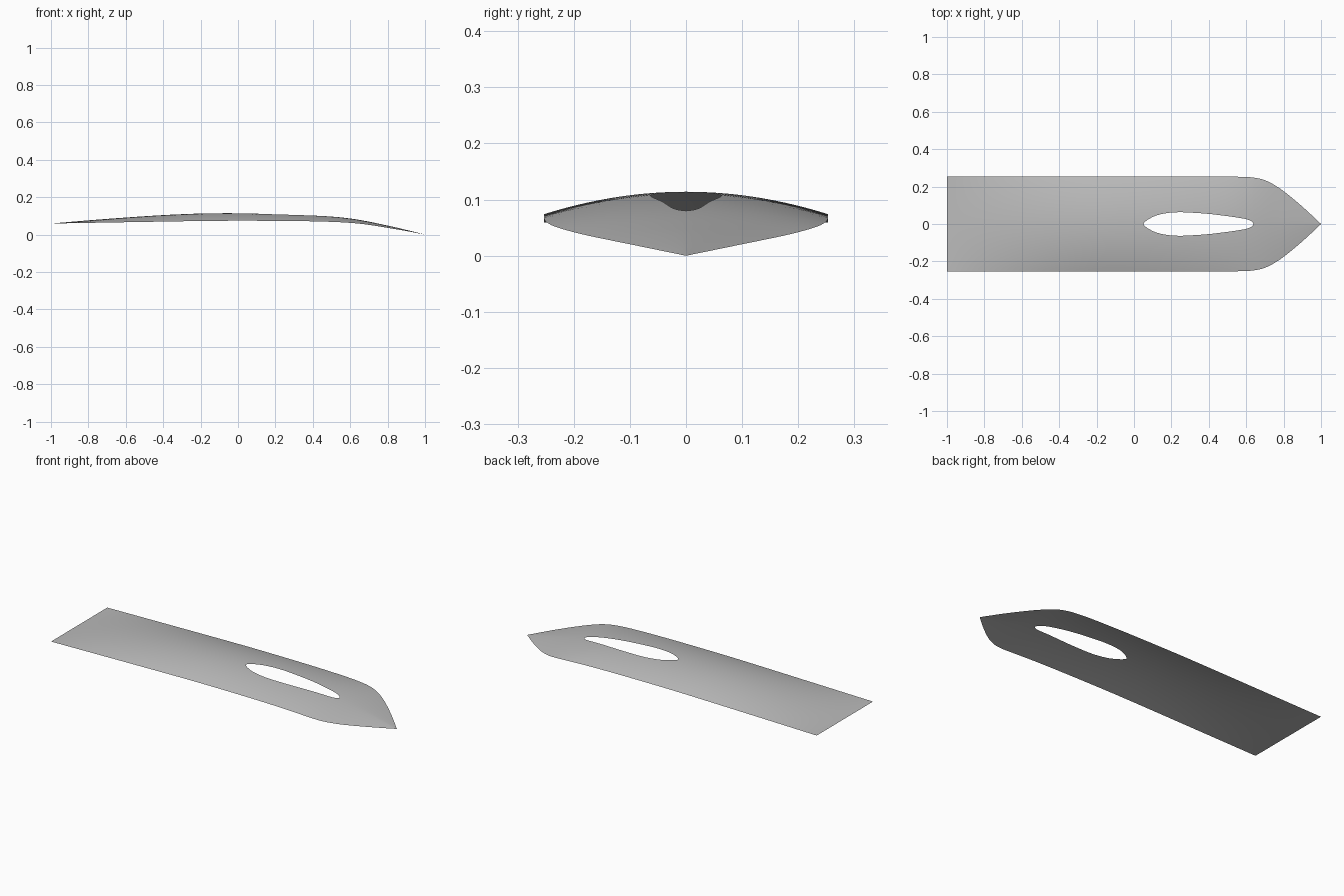
import bpy, bmesh

if "Cube" in bpy.data.objects:
    bpy.data.objects.remove(bpy.data.objects["Cube"])

# Profiles along the length: (x, value)
HALF_WIDTH = [(-1, .253), (0, .253), (.5, .253), (.58, .252), (.64, .248), (.7, .234),
              (.76, .203), (.82, .160), (.9, .093), (.96, .038), (1, 0)]
EDGE_Z = [(-1, .06), (-.6, .067), (-.2, .0735), (0, .075), (.3, .0735), (.5, .069),
          (.62, .062), (.7, .053), (.8, .037), (.9, .020), (1, .001)]
CREST_Z = [(-1, .06), (-.8, .077), (-.6, .092), (-.4, .105), (-.2, .1135), (-.05, .115),
           (.1, .1135), (.3, .108), (.5, .098), (.64, .081), (.8, .049), (.9, .026), (1, .001)]
HOLE = [(.05, 0), (.06, .013), (.08, .027), (.12, .046), (.18, .059), (.24, .063), (.3, .061),
        (.4, .054), (.5, .042), (.58, .030), (.61, .023), (.63, .013), (.64, 0)]


def curve(pts, x):
    """Smooth (Hermite) interpolation through pts."""
    if x <= pts[0][0]:
        return pts[0][1]
    if x >= pts[-1][0]:
        return pts[-1][1]
    i = max(k for k in range(len(pts) - 1) if pts[k][0] <= x)

    def slope(k):
        a, b = pts[max(k - 1, 0)], pts[min(k + 1, len(pts) - 1)]
        return (b[1] - a[1]) / (b[0] - a[0])
    (x0, y0), (x1, y1) = pts[i], pts[i + 1]
    h = x1 - x0
    t = (x - x0) / h
    return ((2*t**3 - 3*t*t + 1) * y0 + (t**3 - 2*t*t + t) * h * slope(i)
            + (3*t*t - 2*t**3) * y1 + (t**3 - t*t) * h * slope(i + 1))


def height(x, y, w):
    """Cambered deck; camber sharpens to a ridge toward the bow."""
    if w < 1e-6:
        return curve(EDGE_Z, x)
    p = 2 - .7 * max(0, (x - .6) / .4)
    e, c = curve(EDGE_Z, x), curve(CREST_Z, x)
    return e + max(0, c - e) * (1 - min(1, y / w) ** p)


# Cockpit deck sheet: half strips from the hole (or centreline) to the edge, then mirrored
xs = {round(-1 + i * .02, 4) for i in range(101)} | {p[0] for p in HOLE}
xs |= {.052, .055, .07, .635, .638, .99}
N = 16
bm = bmesh.new()
rows = []
for x in sorted(xs):
    w = max(0, curve(HALF_WIDTH, x))
    inner = max(0, curve(HOLE, x))
    ys = [inner + (w - inner) * j / N for j in range(N + 1)]
    rows.append([bm.verts.new((x, y, height(x, y, w))) for y in ys])
for a, b in zip(rows, rows[1:]):
    for j in range(N):
        bm.faces.new((a[j], b[j], b[j + 1], a[j + 1]))
bmesh.ops.remove_doubles(bm, verts=bm.verts, dist=1e-5)
low = min(v.co.z for v in bm.verts)
for v in bm.verts:
    v.co.z -= low
for f in bm.faces:
    f.smooth = True
    f.normal_update()
    if f.normal.z < 0:
        f.normal_flip()

mesh = bpy.data.meshes.new("deck")
bm.to_mesh(mesh)
bm.free()
deck = bpy.data.objects.new("deck", mesh)
bpy.context.collection.objects.link(deck)
mirror = deck.modifiers.new("mirror", 'MIRROR')
mirror.use_axis = (False, True, False)
mirror.merge_threshold = .0001

# Plain grey
grey = bpy.data.materials.new("light grey")
grey.diffuse_color = (.5, .5, .5, 1)
grey.use_nodes = True
grey.node_tree.nodes["Principled BSDF"].inputs["Base Color"].default_value = grey.diffuse_color
mesh.materials.append(grey)
